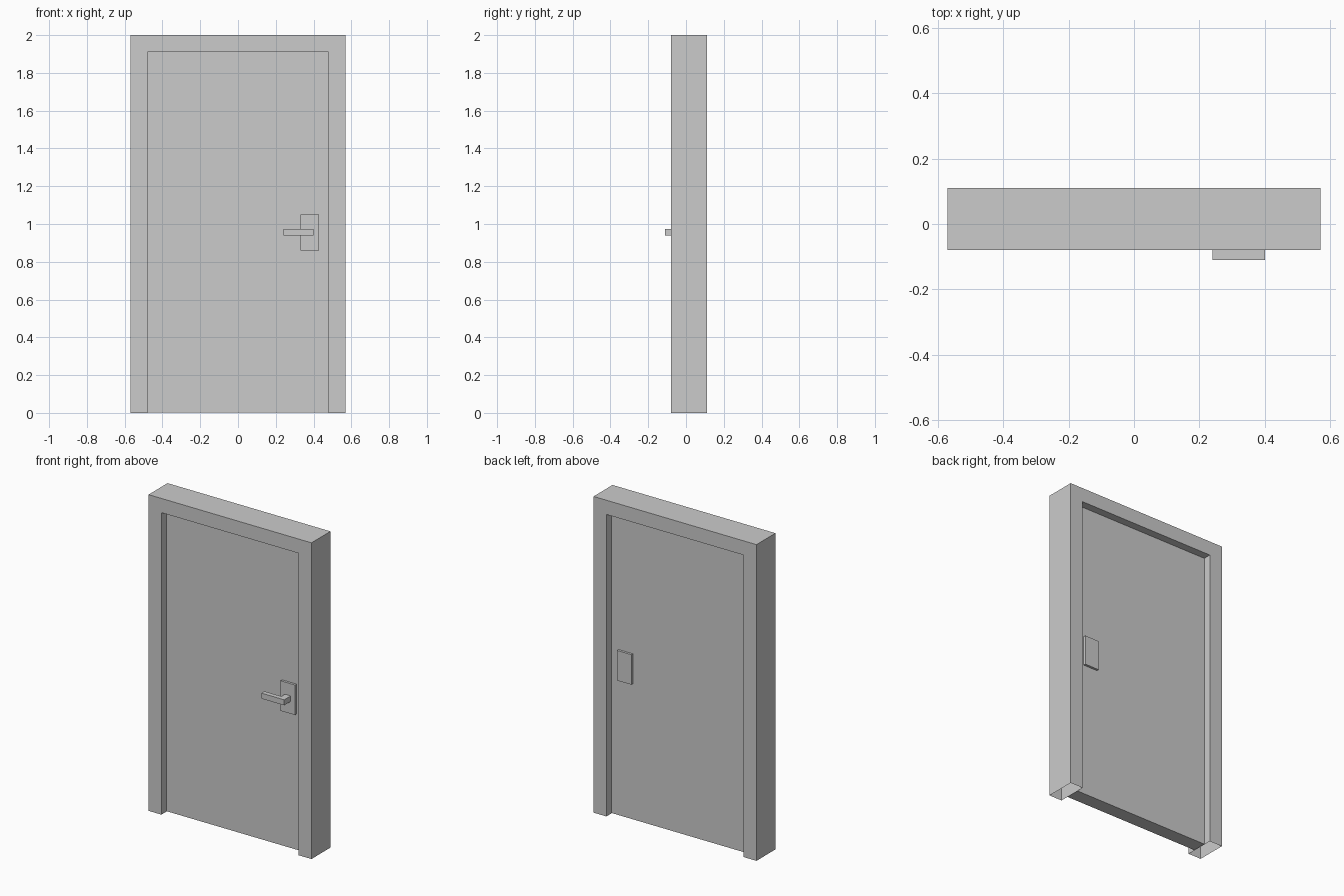
import bpy
import bmesh

if "Cube" in bpy.data.objects:
    bpy.data.objects.remove(bpy.data.objects["Cube"])


def extrude_profile(name, points, direction, axis_a, axis_b, start, skip=()):
    """Prism: 2D profile on two axes, extruded along the remaining axis."""
    bm = bmesh.new()
    verts = []
    axis_c = 3 - axis_a - axis_b
    for a, b in points:
        co = [0, 0, 0]
        co[axis_a], co[axis_b], co[axis_c] = a, b, start
        verts.append(bm.verts.new(co))
    face = bm.faces.new(verts)
    res = bmesh.ops.extrude_face_region(bm, geom=[face], use_keep_orig=True)
    vec = [0, 0, 0]
    vec[axis_c] = direction
    moved = [v for v in res["geom"] if isinstance(v, bmesh.types.BMVert)]
    bmesh.ops.translate(bm, verts=moved, vec=vec)
    bmesh.ops.recalc_face_normals(bm, faces=bm.faces[:])
    if skip == "floor":
        low = [f for f in bm.faces if all(v.co.z < 0.001 for v in f.verts)]
        bmesh.ops.delete(bm, geom=low, context="FACES_ONLY")
    mesh = bpy.data.meshes.new(name)
    bm.to_mesh(mesh)
    bm.free()
    obj = bpy.data.objects.new(name, mesh)
    bpy.context.collection.objects.link(obj)
    return obj


def box(name, x, y, z):
    pts = [(x[0], z[0]), (x[1], z[0]), (x[1], z[1]), (x[0], z[1])]
    return extrude_profile(name, pts, y[1] - y[0], 0, 2, y[0])


# Frame: U-shaped surround, open under the jambs
half = [(0.57, 2.0), (0.57, 0.0), (0.48, 0.0), (0.48, 1.91)]
outline = half + [(-x, z) for x, z in reversed(half)]
extrude_profile("door_frame", outline, 0.19, 0, 2, -0.08, skip="floor")

# Door leaf recessed on both sides
box("door_leaf", (-0.48, 0.48), (-0.03, 0.06), (0.003, 1.91))

# Lock plates on the front and back of the leaf
for name, y in (("front_lock_plate", (-0.045, -0.03)), ("back_lock_plate", (0.06, 0.075))):
    box(name, (0.33, 0.43), y, (0.86, 1.05))

# Lever handle: L-shaped from above, stem reaching the front plate
lever = [(0.24, -0.11), (0.40, -0.11), (0.40, -0.045),
         (0.36, -0.045), (0.36, -0.08), (0.24, -0.08)]
extrude_profile("lever_handle", lever, 0.035, 0, 1, 0.938)
